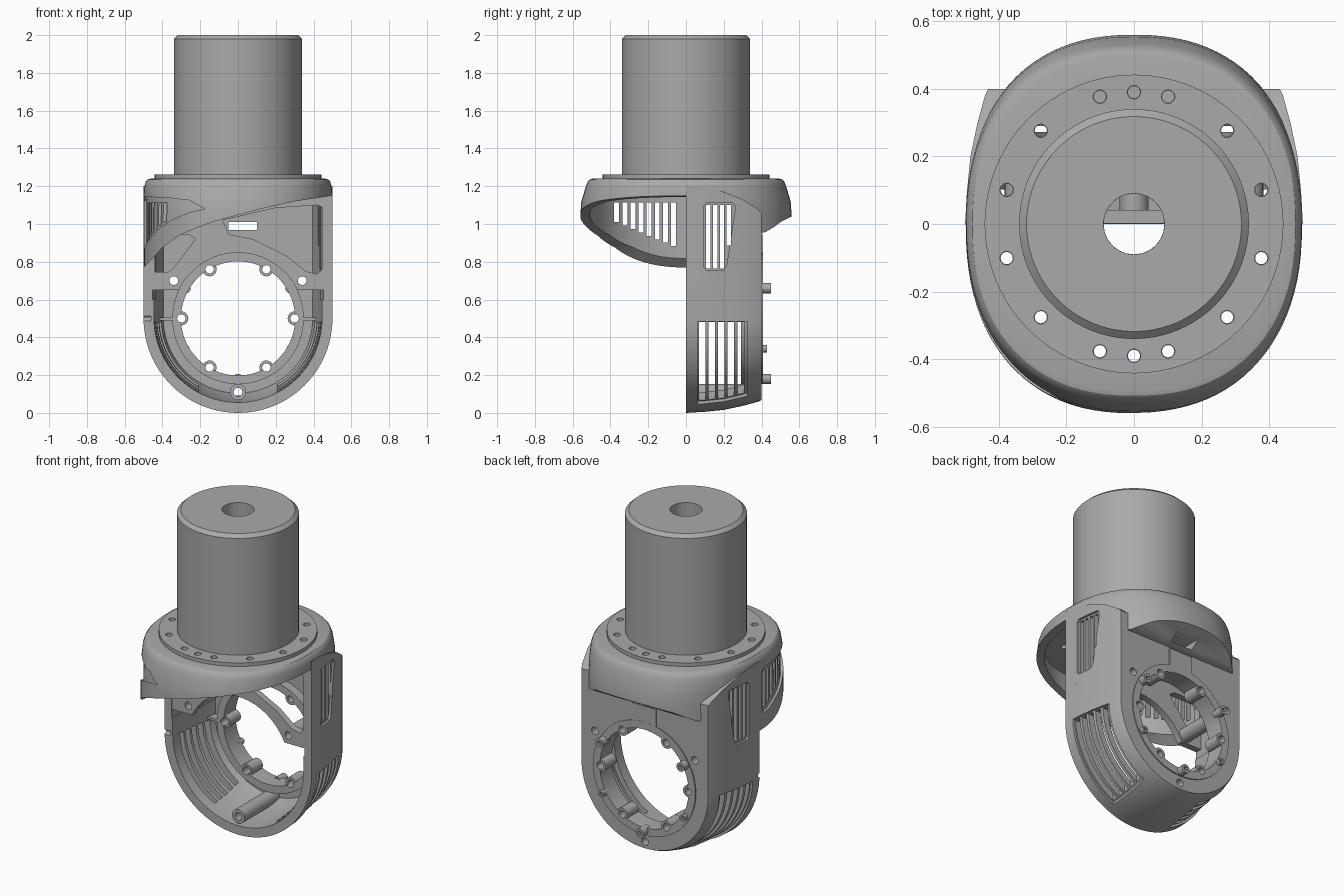
import bpy, bmesh, math
from mathutils import Vector

cube = bpy.data.objects.get("Cube")
if cube:
    bpy.data.objects.remove(cube)

metal = bpy.data.materials.new("satin grey metal")
metal.use_nodes = True
GREY = (0.4, 0.4, 0.4, 1)
metal.diffuse_color = GREY
metal.node_tree.nodes["Principled BSDF"].inputs["Base Color"].default_value = GREY


def loft(name, rings):
    """Skin a stack of equal-length closed rings and cap both ends."""
    bm = bmesh.new()
    loops = [[bm.verts.new(p) for p in ring] for ring in rings]
    n = len(loops[0])
    for a, b in zip(loops, loops[1:]):
        for i in range(n):
            j = (i + 1) % n
            bm.faces.new((a[i], a[j], b[j], b[i]))
    bm.faces.new(loops[0])
    bm.faces.new(loops[-1])
    bmesh.ops.recalc_face_normals(bm, faces=bm.faces)
    mesh = bpy.data.meshes.new(name)
    bm.to_mesh(mesh)
    bm.free()
    mesh.materials.append(metal)
    ob = bpy.data.objects.new(name, mesh)
    bpy.context.collection.objects.link(ob)
    return ob


def prism(name, poly, axis, lo, hi):
    """Extrude a polygon along an axis; the other two axes are in xyz order."""
    return loft(name, [[Vector(p[:axis] + (d,) + p[axis:]) for p in poly] for d in (lo, hi)])


def box(name, x0, x1, y0, y1, z0, z1):
    return prism(name, [(x0, y0), (x1, y0), (x1, y1), (x0, y1)], 2, z0, z1)


def circle(r, u=0, v=0, n=32):
    return [(u + r * math.cos(2 * math.pi * i / n), v + r * math.sin(2 * math.pi * i / n)) for i in range(n)]


def rod(name, r, u, v, lo, hi, axis=1, n=24):
    return prism(name, circle(r, u, v, n), axis, lo, hi)


def combine(ob, others, op="DIFFERENCE"):
    """Apply booleans one by one and discard the tools."""
    for tool in others:
        mod = ob.modifiers.new("bool", "BOOLEAN")
        mod.object, mod.operation, mod.solver = tool, op, "EXACT"
        bpy.context.view_layer.objects.active = ob
        bpy.ops.object.modifier_apply(modifier=mod.name)
        bpy.data.objects.remove(tool)
    return ob


def arch_ring(r, y, top, n=48):
    """U-shaped outline: half circle below, straight sides above."""
    pts = [(r * math.cos(a), y, 0.5 + r * math.sin(a))
           for a in (math.pi + math.pi * i / n for i in range(n + 1))]
    return pts + [(r, y, top), (-r, y, top)]


def oval_ring(a, b, z, n=96, power=2 / 2.3):
    ring = []
    for i in range(n):
        c, s = math.cos(2 * math.pi * i / n), math.sin(2 * math.pi * i / n)
        ring.append((math.copysign(a * abs(c) ** power, c), math.copysign(b * abs(s) ** power, s), z))
    return ring


def arch_body(name, inset=0.0):
    stations = [(0, .5, 1.2), (.1, .494, 1.19), (.2, .484, 1.17), (.3, .463, 1.13), (.38, .441, 1.08), (.4, .431, 1.06)]
    return loft(name, [arch_ring(r - inset, y, top) for y, r, top in stations])


def oval_head(name, inset=0.0):
    levels = [(.7, .498, .565), (1.04, .498, .56), (1.12, .498, .554), (1.2, .496, .53),
              (1.225, .488, .52), (1.236, .478, .508), (1.24, .462, .492)]
    return loft(name, [oval_ring(a - inset, b - inset, z) for z, a, b in levels])


# Head with sweeping shield at the front and sloped overhang at the back
shell = oval_head("housing_shell")
sweep = [(-.6, .68), (-.5, .768), (-.45, .82), (-.4, .875), (-.31, .94), (-.22, .98),
         (-.12, 1.015), (.12, 1.08), (.3, 1.12), (.6, 1.165), (.6, .5), (-.6, .5)]
under = [(.385, .95), (.42, .957), (.46, .98), (.5, 1.01), (.6, 1.06), (.6, .5), (.385, .5)]
combine(shell, [prism("sweep_cut", sweep, 1, -1, 0.005), prism("under_cut", under, 0, -1, 1)])
combine(shell, [arch_body("arch")], "UNION")

# Hollow interior
head_void = loft("head_void", [oval_ring(.452, .51, z) for z in (.6, 1.18)])
combine(head_void, [box("limit", -1, 1, .335, 1, 0, 2)])
body_void = loft("body_void", [arch_ring(r, y, 1.17) for y, r in
                               ((-.1, .447), (.1, .442), (.2, .432), (.28, .415), (.345, .395))])
combine(shell, [head_void, body_void])

# Recessed vent frames follow the outer skin
side_frame = [(.095, .77), (.11, .755), (.2, .755), (.215, .78), (.262, 1.09), (.25, 1.11), (.11, 1.11), (.095, 1.095)]
shield_frame = [(-.535, 1.08), (-.5, 1.125), (-.4, 1.14), (-.05, 1.145), (-.03, 1.125), (-.03, .89),
                (-.05, .865), (-.1, .872), (-.25, .925), (-.4, 1.0)]
frames = []
for side in (-1, 1):
    lo, hi = sorted((side * .2, side))
    frames.append(combine(prism("side_recess", side_frame, 0, lo, hi), [arch_body("skin", .014)]))
    frames.append(combine(box("lower_recess", lo, hi, .06, .325, .02, .485), [arch_body("skin", .014)]))
frames.append(combine(prism("shield_recess", shield_frame, 0, -1, -.1), [oval_head("skin", .014)]))
combine(shell, frames)

# Vent slots
slots = []
for i in range(5):
    y = .068 + .051 * i
    for side in (-1, 1):
        lo, hi = sorted((side * .21, side))
        slots.append(box("lower_slot", lo, hi, y, y + .034, .03, .48))
for i in range(4):
    y = .107 + .036 * i
    slots.append(box("side_slot", -1, 1, y, y + .023, .765 + (.12 if i == 3 else 0), 1.1))
for i in range(8):
    y = -.38 + .043 * i
    low = .875 + .42 * (abs(y) - .06)
    slots.append(box("shield_slot", -1, -.2, y, y + .026, low, 1.115))
slots.append(box("rear_vent", -.05, .1, .3, .7, .967, 1.01))
slots.append(rod("edge_notch", .014, .0, .5, -.6, -.46, 0))
combine(shell, slots)

# Bearing opening, bolt holes and cable bore in the shell
BOSSES = [(.34, .7), (-.34, .7), (0, .11)]
BOLTS = [(.39 * math.cos(a), .39 * math.sin(a)) for a in (math.radians(15 + 30 * k) for k in range(12))]
BOLTS += [(0, .39), (0, -.39)]
holes = [rod("opening", .325, 0, .5, .3, .6, n=64), rod("bore", .09, 0, 0, 1, 1.5, 2)]
holes += [rod("through", .023, x, z, .3, .5) for x, z in BOSSES]
holes += [rod("bolt_hole", .018, x, y, 1.1, 1.3, 2, 16) for x, y in BOLTS]
combine(shell, holes)

# Bearing ring with six bolt lobes
ring = rod("bearing_ring", .348, 0, .5, .29, .407, n=72)
combine(ring, [rod("ring_hole", .302, 0, .5, 0, 1, n=72)])
LOBES = [(.3 * math.cos(math.radians(60 * k)), .5 + .3 * math.sin(math.radians(60 * k))) for k in range(6)]
combine(ring, [rod("lobe", .037, x, z, .3, .404) for x, z in LOBES], "UNION")
combine(ring, [rod("lobe_hole", .022, x, z, 0, 1) for x, z in LOBES])

# Tab above the ring on the rear plate
tab = box("rear_tab", -.08, .08, .395, .406, .83, .945)

# Front web with arch cut-out and two windows
web = box("front_web", -.47, .47, .002, .042, .65, 1.19)
left_window = [(-.44, .745), (-.37, .745), (-.34, .77), (-.225, .92), (-.26, .945), (-.42, .945), (-.44, .92)]
right_window = [(-.08, 1.02), (-.05, .945), (.08, .92), (.26, .83), (.36, .75), (.42, .735),
                (.445, .76), (.445, 1.09), (.42, 1.1), (.2, 1.085)]
combine(web, [rod("arch_cut", .348, 0, .5, -1, 1, n=72),
              prism("left_window", left_window, 1, -1, 1), prism("right_window", right_window, 1, -1, 1)])
combine(web, [rod("web_hole", .023, x, z, -1, 1) for x, z in BOSSES[:2]])

# Hollow posts and side ribs inside the arch
parts = [shell, ring, web, tab]
for i, (x, z) in enumerate(BOSSES):
    post = rod(f"post_{i + 1}", .043, x, z, .003, .36)
    parts.append(combine(post, [rod("post_hole", .023, x, z, -1, 1)]))
for name, side in (("left", 1), ("right", -1)):
    lo, hi = sorted((side * .335, side * .43))
    parts.append(box(f"{name}_rib", lo, hi, .29, .36, .49, .505))

# Studs on the rear
for i, (x, z, r, end) in enumerate([(.277, .66, .027, .45), (-.277, .66, .027, .45), (0, .18, .027, .45),
                                    (.277, .34, .02, .43), (-.277, .34, .02, .43)]):
    stud = rod(f"stud_{i + 1}", r, x, z, .38, end)
    parts.append(combine(stud, [rod("socket", r * .5, x, z, end - .02, 1, n=6)]))

# Mounting flange with bolt circle
flange = rod("mounting_flange", .442, 0, 0, 1.235, 1.262, 2, 96)
combine(flange, [rod("flange_hole", .02, x, y, 1, 1.5, 2, 16) for x, y in BOLTS] + [rod("bore", .09, 0, 0, 1, 2, 2)])

# Motor drum with chamfered top and central bore
drum = loft("drum", [[(x, y, z) for x, y in circle(r, n=96)] for z, r in ((1.25, .34), (1.98, .34), (2, .318))])
combine(drum, [rod("bore", .09, 0, 0, 1, 3, 2, 48)])
parts += [flange, drum]

bpy.ops.object.select_all(action="DESELECT")
for ob in parts:
    ob.select_set(True)
bpy.context.view_layer.objects.active = shell
bpy.ops.object.shade_smooth_by_angle(angle=math.radians(28))
